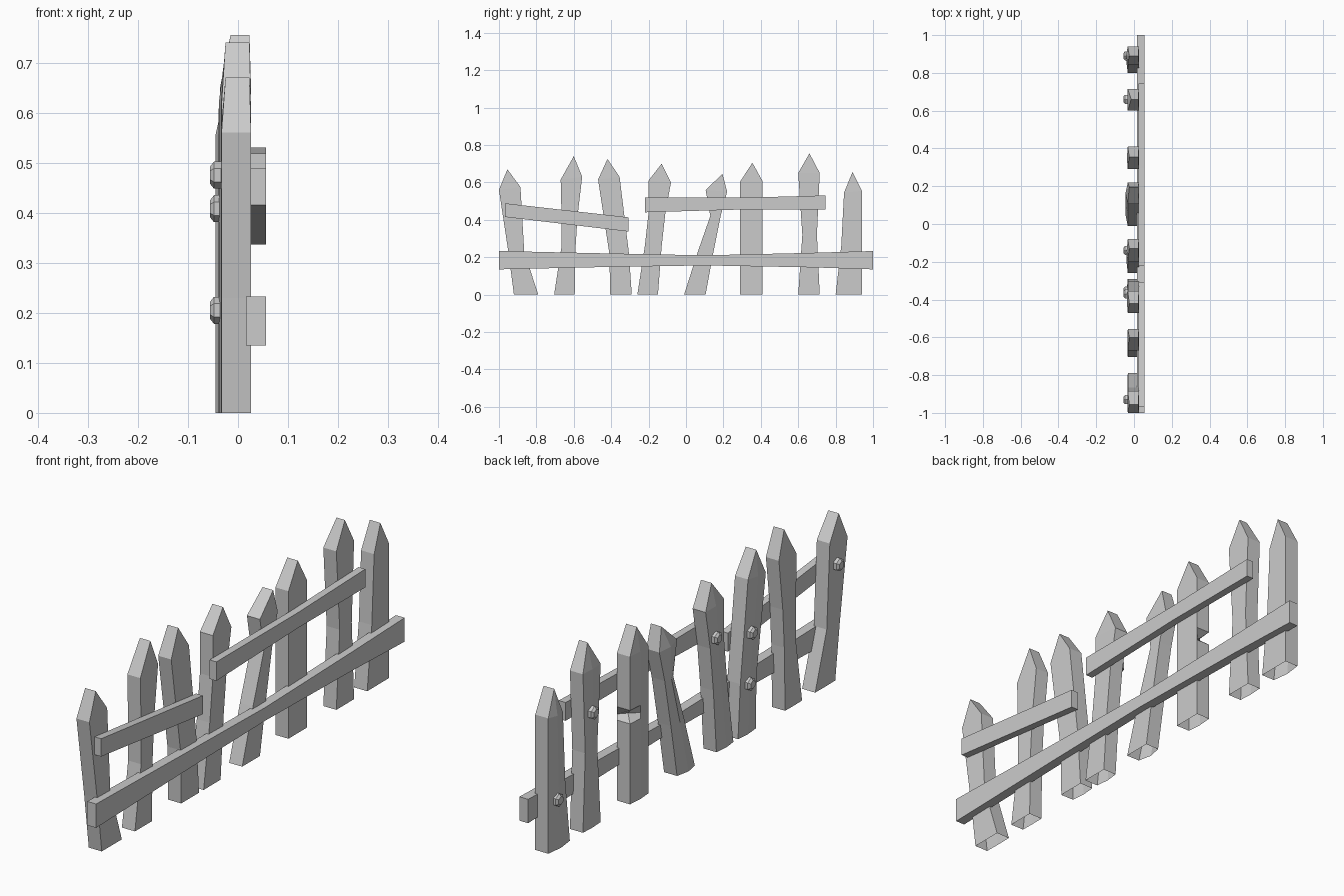
import bpy, bmesh, math
from mathutils import Matrix

if "Cube" in bpy.data.objects:
    bpy.data.objects.remove(bpy.data.objects["Cube"])

FRONT, BACK = 0.026, -0.033


def finish(name, bm):
    bmesh.ops.recalc_face_normals(bm, faces=bm.faces[:])
    me = bpy.data.meshes.new(name)
    bm.to_mesh(me)
    bm.free()
    ob = bpy.data.objects.new(name, me)
    bpy.context.collection.objects.link(ob)
    return ob


def loft(bm, rings):
    for a, b in zip(rings, rings[1:]):
        n = len(a)
        for i in range(n):
            bm.faces.new((a[i], a[(i + 1) % n], b[(i + 1) % n], b[i]))


def picket(i, levels, apex, ridge, apex_back=-0.025, chip=None):
    """levels: (y left, z left, y right, z right) from ground to shoulders; open underneath."""
    bm = bmesh.new()
    rings = []
    for k, (l, zl, r, zr) in enumerate(levels):
        c = 0.03 if k == chip else 0
        pts = [(FRONT, l, zl), (FRONT, r, zr), (BACK + c, r - c, zr),
               (ridge, (l + r) / 2, (zl + zr) / 2), (BACK, l, zl)]
        rings.append([bm.verts.new(p) for p in pts])
    loft(bm, rings)
    # pointed tip with a short ridge edge
    lf, rf, rb, mid, lb = rings[-1]
    a = bm.verts.new((FRONT - 0.003, *apex))
    b = bm.verts.new((apex_back, *apex))
    for f in ((lf, rf, a), (rf, rb, b, a), (rb, mid, b), (mid, lb, b), (lb, lf, a, b)):
        bm.faces.new(f)
    finish(f"picket_{i}", bm)


def rail(name, stations, x0, x1=0.056):
    """stations: (y, z bottom, z top) along the rail."""
    bm = bmesh.new()
    rings = [[bm.verts.new(p) for p in ((x0, y, b), (x1, y, b), (x1, y, t), (x0, y, t))]
             for y, b, t in stations]
    loft(bm, rings)
    bm.faces.new(rings[0])
    bm.faces.new(rings[-1])
    finish(name, bm)


def bolt(i, y, z, tip=-0.056):
    bm = bmesh.new()
    rings = []
    for x, r in ((-0.03, 0.027), (tip + 0.008, 0.027), (tip, 0.017)):
        rings.append([bm.verts.new((x, y + r * math.sin(k * math.pi / 3),
                                    z + r * math.cos(k * math.pi / 3))) for k in range(6)])
    loft(bm, rings)
    bm.faces.new(rings[0])
    bm.faces.new(rings[-1])
    finish(f"bolt_{i}", bm)


# Crooked pickets
picket(1, [(-.92, 0, -.79, 0), (-.95, .23, -.865, .23), (-1, .56, -.885, .575)], (-.955, .67), -.034)
picket(2, [(-.705, 0, -.595, 0), (-.665, .26, -.59, .26), (-.665, .40, -.58, .42), (-.67, .615, -.555, .63)],
       (-.60, .74), -.034)
picket(3, [(-.405, 0, -.29, 0), (-.41, .22, -.305, .22), (-.47, .615, -.355, .63)], (-.42, .725), -.038)
picket(4, [(-.26, 0, -.15, 0), (-.22, .26, -.13, .26), (-.20, .44, -.11, .44), (-.20, .61, -.08, .60)],
       (-.13, .70), -.039)
picket(5, [(-.01, 0, .105, 0), (.06, .22, .145, .22), (.13, .42, .185, .42), (.105, .56, .22, .55)],
       (.195, .645), -.045)
picket(6, [(.29, 0, .41, 0), (.29, .33, .41, .33), (.29, .355, .41, .355), (.29, .385, .41, .385),
           (.29, .605, .41, .605)], (.355, .705), -.038, chip=2)
picket(7, [(.60, 0, .715, 0), (.622, .32, .70, .32), (.60, .65, .715, .65)], (.66, .755), -.036, -.015)
picket(8, [(.80, 0, .94, 0), (.83, .26, .94, .26), (.845, .545, .94, .555)], (.89, .655), -.042)

# Rails
rail("lower_rail", [(-1, .135, .233), (-.41, .148, .22), (.10, .156, .21), (.66, .146, .223), (1, .135, .233)], .016)
rail("upper_left_rail", [(-.967, .415, .488), (-.307, .337, .413)], .025)
rail("upper_right_rail", [(-.22, .44, .518), (.30, .455, .518), (.745, .455, .53)], .025)

# Hexagonal bolts on the back
for i, (y, z) in enumerate([(-.93, .475), (-.37, .408), (-.355, .205), (-.14, .475), (.66, .475), (.89, .205)], 1):
    bolt(i, y, z)
